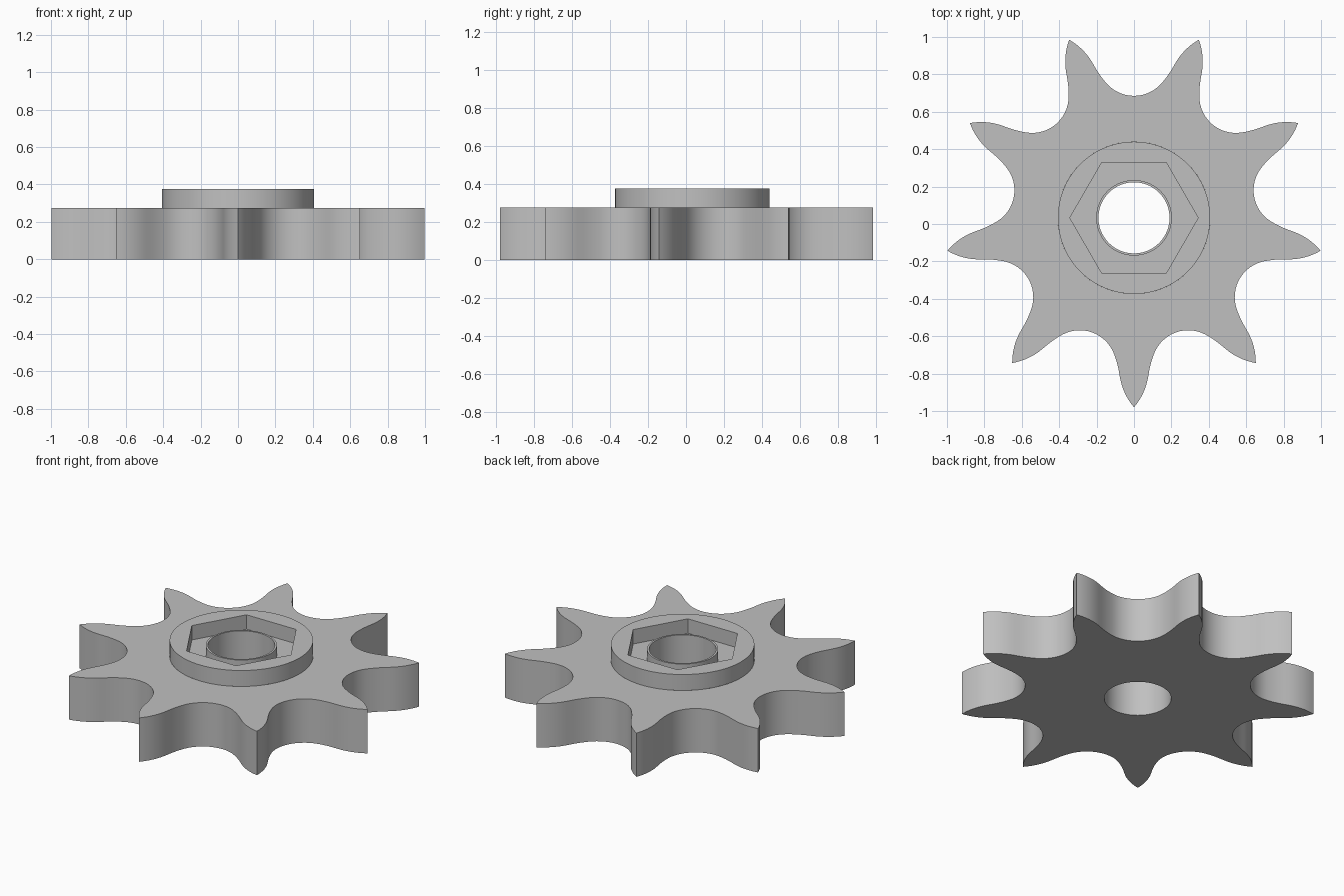
import bpy, bmesh, math
from math import sin, cos, pi, radians

if "Cube" in bpy.data.objects:
    bpy.data.objects.remove(bpy.data.objects["Cube"])

TEETH = 9
CENTRE_Y = 0.033
TIP_R = 1.013
PLATE_Z, HUB_Z = 0.275, 0.375
FLOOR_Z, SLEEVE_Z = 0.285, 0.345
HUB_R, HEX_R, SLEEVE_R, BORE_R = 0.407, 0.343, 0.202, 0.19

grey = bpy.data.materials.new("plain grey")
grey.diffuse_color = (0.53, 0.53, 0.53, 1)
grey.use_nodes = True
grey.node_tree.nodes["Principled BSDF"].inputs["Base Color"].default_value = grey.diffuse_color


def arc(cx, cy, r, a0, a1, n):
    return [(cx + r * cos(a0 + (a1 - a0) * i / n), cy + r * sin(a0 + (a1 - a0) * i / n))
            for i in range(n + 1)]


def tooth_outline():
    """Roller chain tooth form: seat arc, working arc, flat, then tip arc."""
    d, half = 0.67, pi / TEETH                # roller size for a pitch of 1
    a = radians(35 + 60 / TEETH)
    b = radians(18 - 56 / TEETH)
    pitch_r = 0.5 / sin(half)
    f = d * (0.8 * cos(b) + 1.4 * cos(radians(17 - 64 / TEETH)) - 1.3025)
    seat = arc(0, 0, 0.5025 * d, 1.5 * pi, pi + a, 8)
    work = arc(0.8 * d * cos(a), 0.8 * d * sin(a), 1.3025 * d, pi + a, pi + a - b, 4)
    tip = arc(-1.4 * d * cos(half), -1.4 * d * sin(half), f,
              a - b, half + math.acos((1.4 * d - 0.5) / f), 8)
    flank = [(x, y + pitch_r) for x, y in seat + work[1:] + tip]
    s = TIP_R / math.hypot(*flank[-1])
    left = [(x * s, y * s) for x, y in flank]
    right = [(-x, y) for x, y in left[::-1]]
    valley = right[1:-1] + left               # one gap between two tips
    pts = []
    for k in range(TEETH):
        t = 2 * pi * k / TEETH
        pts += [(x * cos(t) - y * sin(t), x * sin(t) + y * cos(t)) for x, y in valley]
    return pts


def loft(name, loops):
    """Skin a series of (points, height) loops with quads."""
    bm = bmesh.new()
    rings = [[bm.verts.new((x, y + CENTRE_Y, z)) for x, y in pts] for pts, z in loops]
    n = len(rings[0])
    for p, q in zip(rings, rings[1:]):
        for i in range(n):
            j = (i + 1) % n
            bm.faces.new((p[i], q[i], q[j], p[j]))
    mesh = bpy.data.meshes.new(name)
    bm.to_mesh(mesh)
    bm.free()
    mesh.materials.append(grey)
    ob = bpy.data.objects.new(name, mesh)
    bpy.context.collection.objects.link(ob)
    bpy.ops.object.select_all(action='DESELECT')
    ob.select_set(True)
    bpy.context.view_layer.objects.active = ob
    bpy.ops.object.shade_smooth_by_angle(angle=radians(28))
    return ob


# Toothed plate with the bore through it
outline = tooth_outline()
angles = [math.atan2(y, x) for x, y in outline]


def circle(r, angs):
    return [(r * cos(t), r * sin(t)) for t in angs]


loft("toothed_plate", [
    (circle(HUB_R, angles), PLATE_Z),
    (outline, PLATE_Z),
    (outline, 0),
    (circle(BORE_R, angles), 0),
    (circle(BORE_R, angles), SLEEVE_Z),
])

# Round hub with a hexagonal pocket and a thin sleeve around the bore
even = [2 * pi * i / 96 for i in range(96)]
hexagon = [(r * cos(t), r * sin(t)) for t in even
           for r in [HEX_R * cos(pi / 6) / cos(t % (pi / 3) - pi / 6)]]
loft("hub", [
    (circle(BORE_R, even), SLEEVE_Z),
    (circle(SLEEVE_R, even), SLEEVE_Z),
    (circle(SLEEVE_R, even), FLOOR_Z),
    (hexagon, FLOOR_Z),
    (hexagon, HUB_Z),
    (circle(HUB_R, even), HUB_Z),
    (circle(HUB_R, even), PLATE_Z),
])
